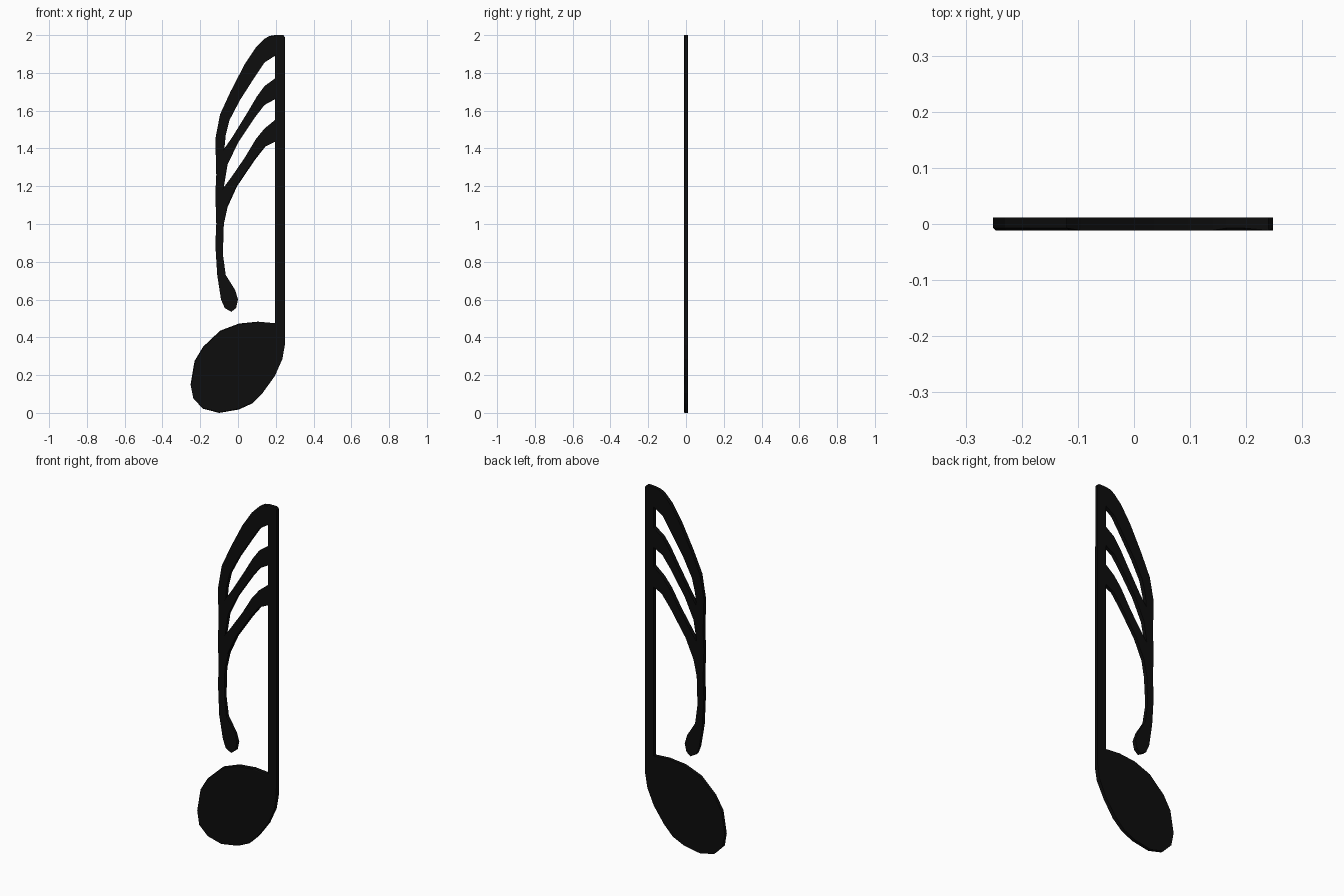
import bpy
import bmesh

if "Cube" in bpy.data.objects:
    bpy.data.objects.remove(bpy.data.objects["Cube"])

HALF = 0.0113   # half of the plate thickness
EDGE = 0.004    # softened front rim
STEM_L, STEM_R = 0.195, 0.248

# flag outline: outer side down to the tip, then back up to the stem
flag = [(0.165, 1.995), (0.14, 1.98), (0.095, 1.935), (0.035, 1.845), (-0.04, 1.70),
        (-0.095, 1.58), (-0.12, 1.45), (-0.115, 1.26), (-0.12, 1.16), (-0.115, 1.0),
        (-0.12, 0.89), (-0.11, 0.73), (-0.09, 0.60), (-0.07, 0.555), (-0.035, 0.535),
        (-0.01, 0.555), (0.0, 0.60), (-0.015, 0.65), (-0.065, 0.73), (-0.08, 0.84),
        (-0.075, 1.0), (-0.055, 1.09), (-0.005, 1.20), (0.09, 1.34), (0.145, 1.41),
        (STEM_L, 1.435)]

# note head, from the stem round to the right side
head = [(STEM_L, 0.475), (0.105, 0.483), (0.005, 0.473), (-0.095, 0.435), (-0.185, 0.35),
        (-0.23, 0.275), (-0.251, 0.15), (-0.236, 0.075), (-0.185, 0.022), (-0.10, 0.0),
        (0.005, 0.018), (0.075, 0.05), (0.13, 0.105), (0.195, 0.195), (0.235, 0.285),
        (STEM_R, 0.36)]

# stem top
stem_top = [(STEM_R, 1.99), (0.24, 2.0), (STEM_L, 2.0)]

# openings between the three flags
upper_gap = [(STEM_L, 1.89), (0.14, 1.855), (0.09, 1.78), (0.01, 1.655), (-0.045, 1.55),
             (-0.065, 1.47), (-0.072, 1.40), (-0.03, 1.46), (0.05, 1.59), (0.10, 1.675),
             (0.14, 1.73), (STEM_L, 1.77)]
lower_gap = [(STEM_L, 1.66), (0.14, 1.63), (0.09, 1.565), (0.0, 1.43), (-0.055, 1.315),
             (-0.075, 1.195), (-0.037, 1.245), (0.035, 1.35), (0.095, 1.45),
             (0.14, 1.505), (STEM_L, 1.55)]


def add_loop(bm, points):
    vs = [bm.verts.new((x, HALF, z)) for x, z in points]
    return [bm.edges.new((a, b)) for a, b in zip(vs, vs[1:] + vs[:1])]


# fill the outline with its two openings
bm = bmesh.new()
edges = []
for loop in (flag + head + stem_top, upper_gap, lower_gap):
    edges += add_loop(bm, loop)
bmesh.ops.triangle_fill(bm, edges=edges, use_beauty=True, normal=(0, -1, 0))

# thicken to the front
ext = bmesh.ops.extrude_face_region(bm, geom=bm.faces[:], use_keep_orig=True)
new_verts = [g for g in ext["geom"] if isinstance(g, bmesh.types.BMVert)]
bmesh.ops.translate(bm, verts=new_verts, vec=(0, -2 * HALF, 0))
bmesh.ops.recalc_face_normals(bm, faces=bm.faces[:])

# soften the front rim
front = [f for f in bm.faces if all(v.co.y < 0 for v in f.verts)]
rim = {v for f in front for v in f.verts}
bmesh.ops.inset_region(bm, faces=front, thickness=EDGE, use_boundary=True,
                       use_even_offset=True)
for v in rim:
    inner = any(f in front for f in v.link_faces) if v.is_valid else True
    if not inner:
        v.co.y += EDGE

mesh = bpy.data.meshes.new("musical_note")
bm.to_mesh(mesh)
bm.free()
note = bpy.data.objects.new("musical_note", mesh)
bpy.context.collection.objects.link(note)

# black finish
black = bpy.data.materials.new("black")
black.diffuse_color = (0.004, 0.004, 0.004, 1)
black.use_nodes = True
black.node_tree.nodes["Principled BSDF"].inputs["Base Color"].default_value = black.diffuse_color
mesh.materials.append(black)
